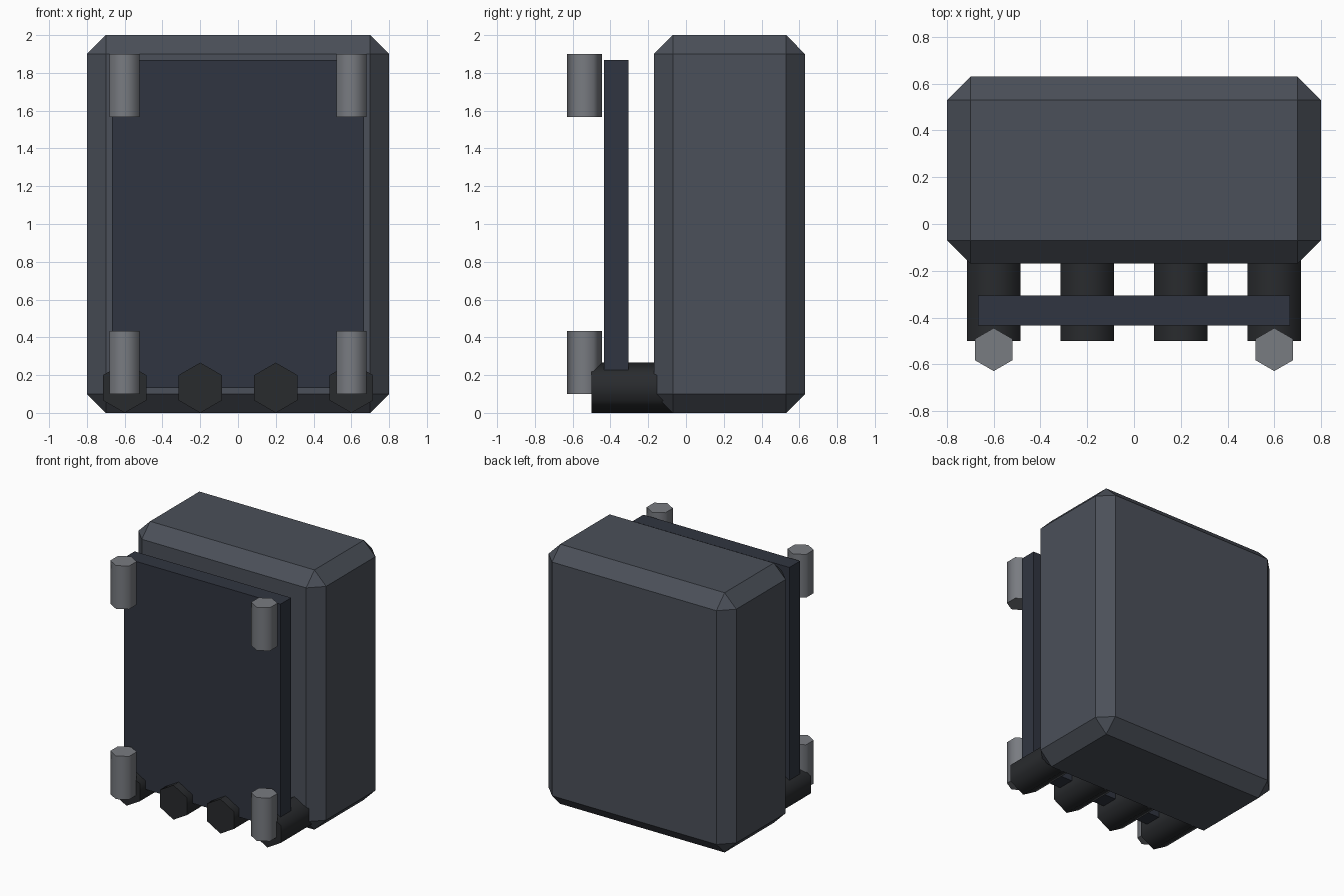
import bpy
from math import radians

if "Cube" in bpy.data.objects:
    bpy.data.objects.remove(bpy.data.objects["Cube"])


def material(name, rgb):
    m = bpy.data.materials.new(name)
    m.diffuse_color = (*rgb, 1)
    m.use_nodes = True
    m.node_tree.nodes["Principled BSDF"].inputs["Base Color"].default_value = m.diffuse_color
    return m


SHELL = material("shell_grey", (0.07, 0.08, 0.10))
PANEL = material("panel_blue_grey", (0.03, 0.036, 0.052))
METAL = material("light_metal", (0.19, 0.20, 0.22))
DARK = material("dark_metal", (0.022, 0.024, 0.027))


def box(name, lo, hi, mat, chamfer=0):
    bpy.ops.mesh.primitive_cube_add(size=1, location=[(a + b) / 2 for a, b in zip(lo, hi)])
    ob = bpy.context.object
    ob.name = name
    ob.scale = [b - a for a, b in zip(lo, hi)]
    bpy.ops.object.transform_apply(location=False, rotation=False, scale=True)
    ob.data.materials.append(mat)
    if chamfer:
        bev = ob.modifiers.new("chamfer", 'BEVEL')
        bev.width = chamfer
        bev.segments = 1
    return ob


def hex_rod(name, radius, length, centre, mat, rotation=(0, 0, 0)):
    bpy.ops.mesh.primitive_cylinder_add(vertices=6, radius=radius, depth=length,
                                        location=centre, rotation=rotation)
    ob = bpy.context.object
    ob.name = name
    # smooth sides, sharp caps
    bpy.ops.object.shade_smooth_by_angle(angle=radians(70))
    ob.data.materials.append(mat)
    return ob


# Chamfered main body
box("body", (-0.8, -0.17, 0), (0.8, 0.63, 2), SHELL, 0.1)

# Flat door panel standing off the front
box("door_panel", (-0.667, -0.435, 0.133), (0.667, -0.305, 1.867), PANEL)

# Hinge barrels at the door corners
for x in (-0.6, 0.6):
    for z in (0.267, 1.733):
        hex_rod("hinge_barrel", 0.092, 0.333, (x, -0.537, z), METAL)

# Row of cable glands along the bottom, running back into the body
for x in (-0.6, -0.2, 0.2, 0.6):
    hex_rod("cable_gland", 0.133, 0.5, (x, -0.25, 0.133), DARK, (radians(90), 0, 0))
